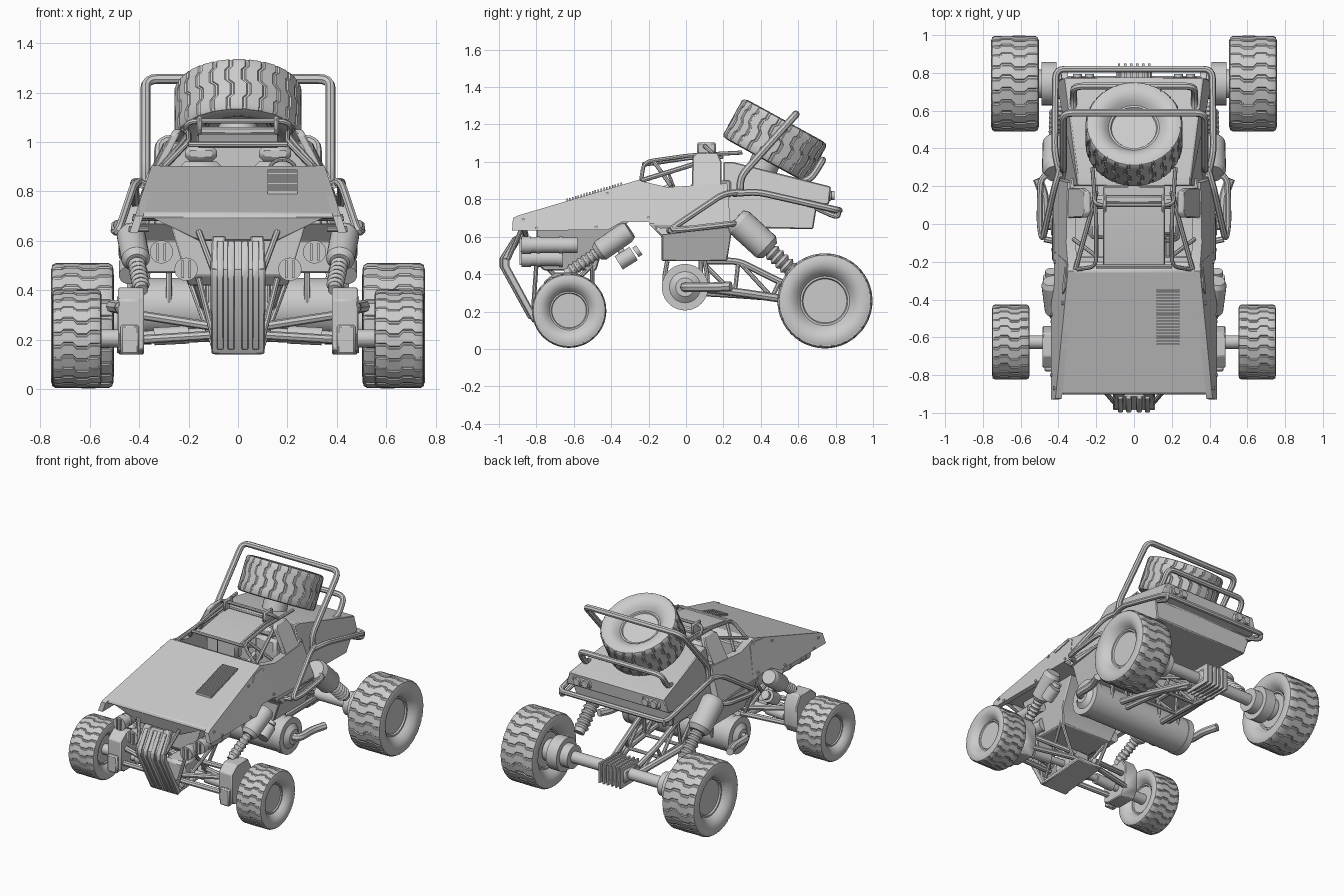
import bpy, bmesh, math
from mathutils import Vector, Matrix

if "Cube" in bpy.data.objects:
    bpy.data.objects.remove(bpy.data.objects["Cube"])

def finish(name, bm, mirror=False, bevel=0):
    bmesh.ops.recalc_face_normals(bm, faces=bm.faces)
    me = bpy.data.meshes.new(name)
    bm.to_mesh(me); bm.free()
    ob = bpy.data.objects.new(name, me)
    bpy.context.collection.objects.link(ob)
    if bevel:
        b = ob.modifiers.new("bevel", 'BEVEL'); b.width = bevel; b.segments = 1
    if mirror:
        ob.modifiers.new("mirror", 'MIRROR')
    return ob

def box(name, lo, hi, mirror=False, bevel=.008):
    lo, hi = Vector(lo), Vector(hi)
    bm = bmesh.new()
    bmesh.ops.create_cube(bm, size=1, matrix=Matrix.Translation((lo + hi) / 2) @ Matrix.Diagonal((*(hi - lo), 1)))
    return finish(name, bm, mirror, bevel)

def add_cyl(bm, p, q, r, r2=None, n=24):
    p, q = Vector(p), Vector(q)
    m = Matrix.Translation((p + q) / 2) @ (q - p).to_track_quat('Z', 'Y').to_matrix().to_4x4()
    bmesh.ops.create_cone(bm, cap_ends=True, segments=n, radius1=r, radius2=r if r2 is None else r2,
                          depth=(q - p).length, matrix=m)

def cyls(name, parts, mirror=False, n=24):
    bm = bmesh.new()
    for a in parts:
        add_cyl(bm, *a, n=n)
    return finish(name, bm, mirror)

def slab(name, poly, xo, xi=None, bevel=.006):
    """Side profile (y, z) extruded across x; xo gives outer x, xi inner x (mirrored wall)."""
    bm = bmesh.new()
    a = [bm.verts.new((xo(y, z), y, z)) for y, z in poly]
    b = [bm.verts.new((xi(y, z) if xi else -xo(y, z), y, z)) for y, z in poly]
    bm.faces.new(a); bm.faces.new(b)
    for i in range(len(poly)):
        j = (i + 1) % len(poly)
        bm.faces.new((a[i], a[j], b[j], b[i]))
    return finish(name, bm, bool(xi), bevel)

def tube(name, pts, r, mirror=False, fillet=.05):
    pts = [Vector(p) for p in pts]
    path = [pts[0]]
    for p, c, n in zip(pts, pts[1:], pts[2:]):
        a = c + (p - c).normalized() * min(fillet, (p - c).length * .45)
        b = c + (n - c).normalized() * min(fillet, (n - c).length * .45)
        path += [a.lerp(c, t).lerp(c.lerp(b, t), t) for t in (0, .25, .5, .75, 1)]
    path.append(pts[-1])
    cu = bpy.data.curves.new(name, 'CURVE')
    cu.dimensions = '3D'; cu.bevel_depth = r; cu.bevel_resolution = 2; cu.use_fill_caps = True
    s = cu.splines.new('POLY')
    s.points.add(len(path) - 1)
    for sp, p in zip(s.points, path):
        sp.co = (*p, 1)
    ob = bpy.data.objects.new(name, cu)
    bpy.context.collection.objects.link(ob)
    bpy.ops.object.select_all(action='DESELECT')
    ob.select_set(True); bpy.context.view_layer.objects.active = ob
    bpy.ops.object.convert(target='MESH')
    ob = bpy.context.object
    if mirror:
        ob.modifiers.new("mirror", 'MIRROR')
    return ob

def wheel(name, centre, R, w, axis=(1, 0, 0), mirror=True, lugs=24):
    bm = bmesh.new()
    half = [(.26, 0), (.26, .46), (.30, .48), (.30, .52), (.38, .58), (.46, .67), (.5, .78), (.495, .9), (.47, .965), (.42, .98)]
    prof = [(a * w, r * R) for a, r in half] + [(-a * w, r * R) for a, r in reversed(half)]
    N = 48
    rings = [[bm.verts.new((a, r * math.cos(k * math.tau / N), r * math.sin(k * math.tau / N))) for k in range(N)] for a, r in prof]
    for p, q in zip(rings, rings[1:]):
        for k in range(N):
            bm.faces.new((p[k], p[k - 1], q[k - 1], q[k]))
    bmesh.ops.remove_doubles(bm, verts=bm.verts, dist=1e-5)
    # wavy tread bars, low relief
    line = [(-.48, .965, 0), (-.42, 1, 0), (-.27, 1, .0), (-.2, 1, .25), (0, 1, .25), (.08, 1, -.08), (.27, 1, -.08), (.33, 1, .15), (.42, 1, .15), (.48, .965, .15)]
    step = math.tau / lugs
    for i in range(lugs):
        prev = None
        for a, top, off in line:
            t = (i + off) * step
            q = [bm.verts.new((a * w, R * r * math.cos(t + d * step), R * r * math.sin(t + d * step)))
                 for r, d in ((top - .03, -.46), (top, -.36), (top, .36), (top - .03, .46))]
            if prev:
                for k in range(3):
                    bm.faces.new((prev[k], prev[k + 1], q[k + 1], q[k]))
            else:
                bm.faces.new(q)
            prev = q
        bm.faces.new(prev)
    rot = Vector((1, 0, 0)).rotation_difference(Vector(axis)).to_matrix().to_4x4()
    bmesh.ops.transform(bm, matrix=Matrix.Translation(centre) @ rot, verts=bm.verts)
    return finish(name, bm, mirror)

def shock(name, p, q, r):
    p, q = Vector(p), Vector(q)
    at = lambda t: p.lerp(q, t)
    parts = [(at(0), at(.06), r * .8, r), (at(.06), at(.46), r), (at(.46), at(.52), r, r * .7), (at(.5), at(1), r * .45)]
    for i in range(6):
        t = .53 + i * .07
        parts += [(at(t), at(t + .03), r * .48, r * .62), (at(t + .03), at(t + .06), r * .62, r * .48)]
    cyls(name, parts, True)

# wheels and spare
wheel("front_wheel", (.652, -.625, .205), .199, .2)
wheel("rear_wheel", (.63, .743, .257), .254, .255)
wheel("spare_wheel", (0, .475, 1.115), .258, .24, (0, .48, .877), False)
cyls("spare_mount", [((0, .38, .9), (0, .45, 1.06), .08)])

# hood, side skirts and cockpit walls
side = lambda y, z: .435 - .33 * max(0, z - .635)
slab("hood", [(-.905, .69), (-.896, .714), (-.25, .905), (-.2, .88), (-.2, .68), (-.6, .68)], side)
slab("side_skirt", [(-.93, .634), (-.925, .70), (-.896, .714), (-.25, .905), (-.2, .87), (-.13, .62), (-.19, .68), (-.34, .68), (-.42, .635)],
     lambda y, z: side(y, z) + .004, lambda y, z: side(y, z) - .03, 0)
slab("cockpit_wall", [(-.25, .9), (-.1, .865), (.22, .885), (.24, .65), (-.13, .61), (-.2, .68)],
     side, lambda y, z: side(y, z) - .05, 0)
slab("cockpit_tub", [(-.2, .67), (-.13, .60), (-.13, .47), (.22, .47), (.25, .66)], lambda y, z: .37 + .33 * (z - .47))
slab("hood_window", [(-.37, .835), (-.34, .875), (-.24, .885), (-.23, .87), (-.35, .825)],
     lambda y, z: side(y, z) + .01, lambda y, z: side(y, z) - .01, 0)
for i in range(20):
    y = -.64 + i * .0152
    z = .714 + .2957 * (y + .896)
    box("hood_louver", (.12, y, z - .005), (.24, y + .008, z + .014), bevel=0)
cyls("skirt_bolt", [((.36, y, z), (side(y, z) + .012, y, z), .009) for y, z in ((-.87, .69), (-.8, .645), (-.48, .65), (-.2, .7), (-.42, .83))], True, 10)

# engine bay and headlights
slab("engine_bay", [(-.80, .69), (-.80, .46), (-.76, .42), (-.48, .42), (-.45, .52), (-.3, .69)], lambda y, z: .2 + .3 * (z - .42))
slab("nose_plate", [(-.9, .695), (-.87, .6), (-.84, .6), (-.86, .695)], lambda y, z: .16 + 2 * (z - .6))
for n, x, z, y1 in (("outer", .31, .555, -.58), ("inner", .21, .485, -.66)):
    cyls(n + "_headlight", [((x, -.87, z), (x, y1, z), .042), ((x, -.88, z), (x, -.83, z), .047),
                            ((x, -.8, z), (x, -.78, z), .046), ((x, -.68, z), (x, -.66, z), .046)], True)
    for k in (-.014, .014):
        box(n + "_headlight_bar", (x + k - .005, -.89, z - .035), (x + k + .005, -.87, z + .035), True, 0)

# ribbed front guard with notched top, and lower subframe
guard = [(-.985, .49), (-.985, .44), (-.82, .14), (-.785, .15), (-.945, .445), (-.945, .48)]
slab("front_guard", guard, lambda y, z: .112 if z > .3 else .108)
slab("front_guard_top", [(-.90, .62), (-.985, .48), (-.945, .48), (-.865, .61)],
     lambda y, z: .112 if z < .55 else .105, lambda y, z: .05)
slab("front_guard_notch", [(-.912, .60), (-.985, .48), (-.945, .48), (-.872, .60)], lambda y, z: .06, bevel=0)
front = [(-.912, .60), (-.985, .485), (-.985, .44), (-.83, .16)]
rib = [(y - .012, z) for y, z in front] + [(y + .01, z) for y, z in reversed(front)]
for x in (.028, .072):
    slab("guard_rib", rib, lambda y, z: x + .014, lambda y, z: x - .014, .004)
slab("subframe_skid", [(-.82, .14), (-.45, .17), (-.45, .2), (-.82, .17)], lambda y, z: .1)
for a, b in (((.09, -.82, .17), (.16, -.8, .45)), ((.1, -.5, .2), (.2, -.5, .45)), ((.1, -.78, .18), (.2, -.5, .45)),
             ((.1, -.5, .2), (.18, -.76, .45)), ((.1, -.95, .48), (.16, -.88, .64))):
    tube("subframe_strut", [a, b], .012, True)

# front suspension
slab("front_knuckle", [(-.76, .16), (-.76, .36), (-.7, .41), (-.58, .41), (-.54, .34), (-.54, .2), (-.58, .14), (-.72, .14)],
     lambda y, z: .485, lambda y, z: .38)
box("knuckle_plate", (.4, -.78, .14), (.475, -.74, .26), True)
cyls("front_stub_axle", [((.45, -.625, .205), (.6, -.625, .205), .036)], True)
for y0, y1, z0, z1 in ((-.72, -.76, .2, .22), (-.56, -.5, .2, .21), (-.7, -.74, .3, .25), (-.58, -.5, .3, .25)):
    tube("front_arm", [(.4, y0, z0), (.08, y1, z1)], .018, True)
cyls("front_drive_shaft", [((0, -.63, .23), (.4, -.63, .21), .024), ((.2, -.63, .22), (.34, -.63, .213), .036)], True)
box("front_differential", (-.08, -.72, .17), (.08, -.54, .32), bevel=.02)
shock("front_shock", (.435, -.3, .635), (.39, -.64, .4), .058)
cyls("shock_reservoir", [((.44, -.28, .51), (.44, -.36, .46), .042), ((.44, -.27, .516), (.44, -.25, .53), .03), ((.42, -.33, .5), (.41, -.38, .57), .018)], True)

# tank and exhausts
cyls("belly_tank", [((-.4, -.005, .33), (.4, -.005, .33), .12)] +
     [((s * .37, -.005, .33), (s * .415, -.005, .33), .124) for s in (-1, 1)] +
     [((s * .41, -.005, .33), (s * .44, -.005, .33), .09, .05) for s in (-1, 1)], n=40)
tube("exhaust_pipe", [(.42, -.005, .33), (.475, -.005, .33), (.475, .15, .33), (.51, .24, .335)], .026, True)
for x in (.12, .28):
    tube("tank_strap", [(x, -.1, .47), (x, -.125, .33), (x, 0, .205), (x, .125, .33), (x, .1, .47)], .012, True, .1)

# rear axle, hub drums and trailing truss
cyls("rear_axle", [((-.56, .743, .26), (.56, .743, .26), .04)])
cyls("rear_hub", [((.41, .743, .26), (.49, .743, .26), .115), ((.35, .743, .26), (.42, .743, .26), .08),
                  ((.48, .743, .26), (.55, .743, .26), .075)], True, 32)
box("rear_gearbox", (-.095, .66, .2), (.095, .83, .32), bevel=.025)
for i in range(6):
    box("gearbox_fin", (-.085 + i * .032, .645, .19), (-.073 + i * .032, .85, .33), bevel=0)
up = [(.13, .08, .47), (.13, .28, .47), (.12, .5, .36), (.1, .68, .29)]
low = [(.15, .08, .3), (.14, .26, .29), (.13, .46, .275), (.1, .68, .22)]
for rail in (up, low):
    tube("truss_rail", rail, .018, True)
for a, b in list(zip(up, low)) + list(zip(up, low[1:])):
    tube("truss_web", [a, b], .012, True)
for k in range(4):
    tube("truss_cross", [(-low[k][0], *low[k][1:]), low[k]], .012)
tube("trailing_arm", [(.2, .05, .33), (.18, .3, .3), (.1, .7, .24)], .022, True)
shock("rear_shock", (.41, .265, .695), (.40, .62, .37), .078)

# rear body
slab("rear_body", [(.2, .65), (.2, 1.0), (.25, 1.0), (.775, .868), (.765, .775), (.7, .765), (.68, .64)],
     lambda y, z: .40 - .5 * max(0, z - .8) - (.03 if z < .7 else 0))
box("tail_light_panel", (.2, .75, .79), (.34, .778, .85), True)
cyls("tail_light", [((x, .76, .82), (x, .795, .82), .024) for x in (.235, .3)], True)
box("rear_seat_bulkhead", (.19, .13, .62), (.34, .24, .9), True)

# cockpit interior
for z0, z1, y0, y1, h in ((.64, .72, -.08, .14, .09), (.7, .92, .08, .15, .085), (.92, .985, .09, .15, .065)):
    box("seat", (.15 - h, y0, z0), (.15 + h, y1, z1), True, .02)
box("dashboard", (-.33, -.25, .72), (.33, -.17, .87))
cyls("steering_column", [((.18, -.18, .83), (.18, -.07, .88), .012)])
bm = bmesh.new()
turn = [i * math.tau / 20 for i in range(20)]
ring = [Vector((.18 + .055 * math.cos(t), -.07 - .02 * math.sin(t), .88 + .05 * math.sin(t))) for t in turn]
for i in range(20):
    add_cyl(bm, ring[i - 1], ring[i], .008, n=8)
finish("steering_wheel", bm)

# roof plate, pillars and roof rack
slab("roof_plate", [(-.22, .99), (.02, 1.03), (.2, 1.035), (.2, 1.015), (.02, 1.01), (-.22, .975)], lambda y, z: .165)
slab("side_pillar", [(.03, .855), (.035, 1.03), (.06, 1.05), (.17, 1.05), (.19, 1.0), (.19, .86)],
     lambda y, z: .36 - .5 * (z - .855), lambda y, z: .325 - .5 * (z - .855))
tube("roof_rail", [(.3, -.24, .9), (.2, -.225, 1.0), (.2, .02, 1.035), (.22, .3, 1.05)], .011, True)
tube("pillar_tube", [(.31, -.24, .9), (.23, .05, .99), (.2, .17, 1.03)], .013, True)
tube("pillar_brace", [(.32, -.08, .87), (.2, -.17, 1.0)], .011, True)
tube("windscreen_bar", [(-.2, -.225, .99), (.2, -.225, .99)], .011)
tube("rack_bar", [(-.21, .17, 1.02), (-.21, .1, 1.085), (.21, .1, 1.085), (.21, .17, 1.02)], .011)
box("rack_bracket", (.145, .06, 1.03), (.165, .16, 1.105), True)
box("rack_plate", (-.16, .11, 1.03), (.16, .15, 1.06))

# roll hoops, bumper rail and side steps
tube("roll_hoop", [(s * x, y, z) for s, x, y, z in ((-1, .375, .29, .82), (-1, .375, .29, .92), (-1, .375, .588, 1.255),
     (1, .375, .588, 1.255), (1, .375, .29, .92), (1, .375, .29, .82))], .02)
tube("spare_hoop", [(-.32, .60, .89), (-.32, .67, .91), (-.32, .73, 1.01), (.32, .73, 1.01), (.32, .67, .91), (.32, .60, .89)], .019)
tube("bumper_rail", [(.39, .25, .83), (.42, .38, .84), (.415, .82, .74), (-.415, .82, .74), (-.42, .38, .84), (-.39, .25, .83)], .018)
tube("bumper_lower", [(.38, .68, .76), (.4, .815, .70), (.4, .815, .745)], .014, True)
tube("side_step", [(.39, .3, .84), (.42, .2, .83), (.485, -.09, .635), (.50, .0, .64), (.495, .25, .67), (.37, .3, .67)], .017, True)
tube("side_step_brace", [(.38, -.1, .63), (.475, -.08, .635)], .016, True)

bpy.ops.object.select_all(action='DESELECT')
for ob in bpy.context.scene.objects:
    if ob.type == 'MESH':
        ob.select_set(True); bpy.context.view_layer.objects.active = ob
bpy.ops.object.shade_smooth_by_angle(angle=math.radians(35))
